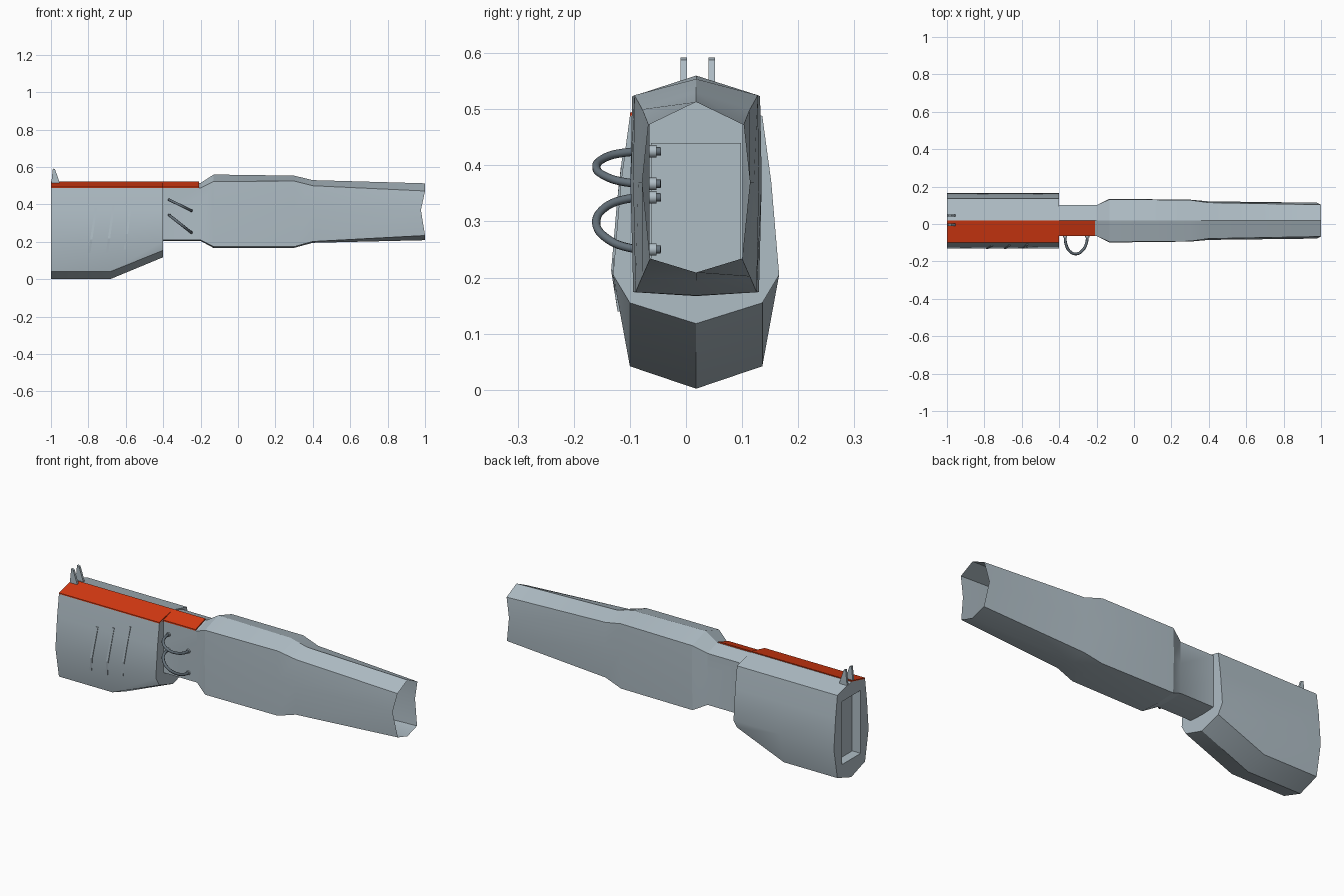
import bpy, bmesh, math
from mathutils import Vector

if "Cube" in bpy.data.objects:
    bpy.data.objects.remove(bpy.data.objects["Cube"])

CY = 0.018  # symmetry plane of the body


def material(name, rgb):
    m = bpy.data.materials.new(name)
    m.diffuse_color = (*rgb, 1)
    m.use_nodes = True
    m.node_tree.nodes["Principled BSDF"].inputs["Base Color"].default_value = m.diffuse_color
    return m


GREY = material("blue grey", (0.43, 0.51, 0.56))
RED = material("orange red", (0.68, 0.042, 0.006))
DARK = material("slate", (0.13, 0.165, 0.195))


def loft(name, rings, mat, caps=(True, True), angle=25):
    """Skin a list of rings of 3D points."""
    bm = bmesh.new()
    vs = [[bm.verts.new(p) for p in r] for r in rings]
    n = len(rings[0])
    for a, b in zip(vs, vs[1:]):
        for i in range(n):
            j = (i + 1) % n
            bm.faces.new((a[i], a[j], b[j], b[i]))
    if caps[0]:
        bm.faces.new(vs[0][::-1])
    if caps[1]:
        bm.faces.new(vs[-1])
    bmesh.ops.recalc_face_normals(bm, faces=bm.faces)
    me = bpy.data.meshes.new(name)
    bm.to_mesh(me)
    bm.free()
    me.materials.append(mat)
    ob = bpy.data.objects.new(name, me)
    bpy.context.collection.objects.link(ob)
    bpy.ops.object.select_all(action='DESELECT')
    ob.select_set(True)
    bpy.context.view_layer.objects.active = ob
    if angle:
        bpy.ops.object.shade_smooth_by_angle(angle=math.radians(angle))
    return ob


def mirrored(x, half, notch=None):
    """Ring from (half width, z) points, top centre to bottom centre."""
    pts = half + half[-2:0:-1]
    n = len(half)
    ring = []
    for i, (w, z) in enumerate(pts):
        dx = -notch if notch and abs(z - 0.37) < 0.01 else 0
        ring.append((x + dx, CY + (w if i < n else -w), z))
    return ring


# Rear block: recess, end face, shell, then step in to the neck
recess = [(0, .44), (.08, .44), (.08, .36), (.08, .205), (.08, .10), (0, .10)]
outer = [(0, .517), (.118, .488), (.134, .37), (.148, .205), (.118, .042), (0, .002)]
front = [(0, .517), (.118, .488), (.134, .37), (.148, .205), (.118, .155), (0, .118)]
neck = [(0, .515), (.083, .488), (.083, .42), (.083, .36), (.083, .21), (0, .205)]
loft("rear_block", [mirrored(-.95, recess), mirrored(-1, recess), mirrored(-1, outer),
                    mirrored(-.68, outer), mirrored(-.4, front), mirrored(-.4, neck)],
     GREY, caps=(True, False))

# Neck and barrel: open hollow shell with a notched muzzle
stations = [
    (-.4, .515, .083, .488, .083, .083, .21, .205),
    (-.2, .515, .083, .488, .083, .083, .21, .205),
    (-.13, .560, .114, .523, .117, .112, .174, .167),
    (.3, .554, .110, .525, .112, .108, .174, .168),
    (.4, .530, .096, .500, .103, .096, .202, .195),
    (1, .513, .085, .472, .096, .082, .234, .209),
]
rings = []
for x, top, ws, zs, wm, wl, zl, bot in stations:
    rings.append(mirrored(x, [(0, top), (ws, zs), (wm, .37), (wl, zl), (0, bot)],
                          notch=.022 if x == 1 else None))
loft("barrel", rings, GREY, caps=(False, False))

# Painted top plate on the front half of the ridge
plate = []
for x, w in ((-1, .118), (-.4, .118), (-.4, .083), (-.208, .083)):
    plate.append([(x, CY, .522), (x, CY - w, .494), (x, CY - w, .487), (x, CY, .514)])
loft("top_plate", plate, RED, angle=0)

# Rear sight: two fins
profile = [(-.999, .505), (-.99, .592), (-.978, .588), (-.955, .52), (-.955, .505)]
for k, y in enumerate((-.01, .04)):
    loft(f"sight_fin_{k + 1}", [[(x, y + d, z) for x, z in profile] for d in (0, .012)],
         GREY, angle=0)

# Slanted vent ribs on the front side, following the bulging wall
for k, (x0, z0, x1, z1) in enumerate(((-.795, .14, -.76, .38), (-.7, .14, -.665, .40),
                                      (-.605, .16, -.57, .43))):
    ribs = []
    for t in (0, .3, .65, 1):
        x, z = x0 + (x1 - x0) * t, z0 + (z1 - z0) * t
        if z < .205:
            w = .118 + .03 * (z - .042) / .163
        elif z < .37:
            w = .148 - .014 * (z - .205) / .165
        else:
            w = .134 - .016 * (z - .37) / .118
        y = CY - w
        ribs.append([(x - .006, y - .004, z), (x + .006, y - .004, z),
                     (x + .006, y + .01, z), (x - .006, y + .01, z)])
    loft(f"vent_rib_{k + 1}", ribs, GREY, angle=0)


# Hoses arching out of the neck, with a collar at each end
def tube(name, pts, radius, mat):
    cu = bpy.data.curves.new(name, 'CURVE')
    cu.dimensions = '3D'
    cu.bevel_depth = radius
    cu.bevel_resolution = 2
    cu.resolution_u = 5
    cu.use_fill_caps = True
    sp = cu.splines.new('BEZIER')
    sp.bezier_points.add(len(pts) - 1)
    for b, p in zip(sp.bezier_points, pts):
        b.co = p
        b.handle_left_type = b.handle_right_type = 'AUTO'
    cu.materials.append(mat)
    ob = bpy.data.objects.new(name, cu)
    bpy.context.collection.objects.link(ob)


for k, (za, zb) in enumerate(((.425, .367), (.343, .25))):
    a, b = Vector((-.368, -.045, za)), Vector((-.25, -.045, zb))
    path = [a]
    for t, y in ((.03, -.105), (.2, -.145), (.5, -.16), (.78, -.142), (.97, -.1)):
        p = a.lerp(b, t)
        path.append((p.x, y, p.z))
    path.append(b)
    tube(f"hose_{k + 1}", path, .0075, DARK)
    for s, p in (("rear", a), ("front", b)):
        tube(f"hose_{k + 1}_{s}_collar", [(p.x, -.073, p.z), (p.x, -.053, p.z)], .011, GREY)
